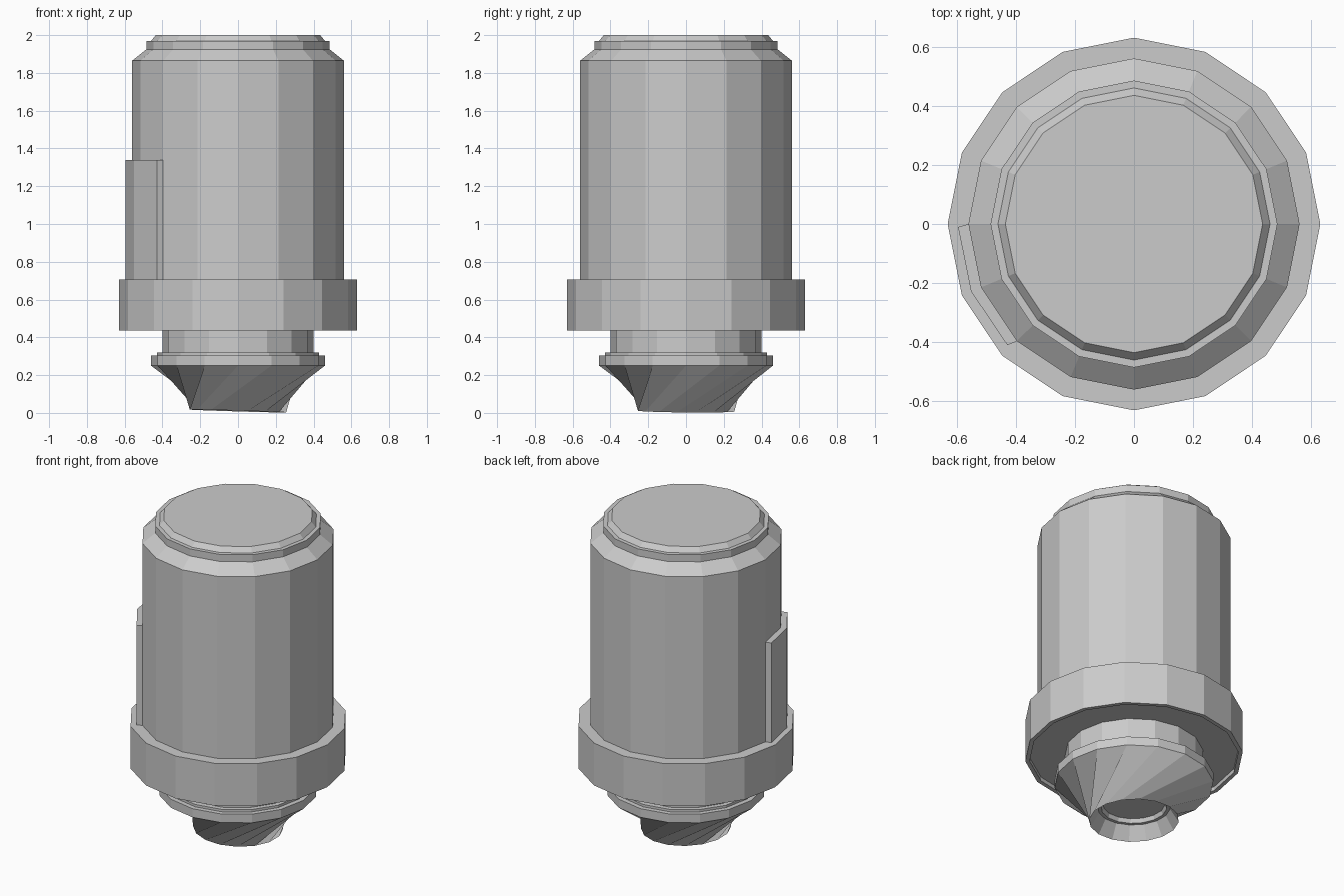
import bpy, bmesh
from math import sin, cos, radians, pi

if "Cube" in bpy.data.objects:
    bpy.data.objects.remove(bpy.data.objects["Cube"])

SIDES = 16


def make_object(name, bm):
    mesh = bpy.data.meshes.new(name)
    bm.to_mesh(mesh)
    bm.free()
    obj = bpy.data.objects.new(name, mesh)
    bpy.context.collection.objects.link(obj)
    return obj


def lathe(name, profile, tilt=0.0, cap_last=False):
    """Sweep (radius, z, twist degrees) rings, outside facing when listed bottom to top."""
    bm = bmesh.new()
    rings = []
    for r, z, twist in profile:
        ring = []
        for i in range(SIDES):
            a = 2 * pi * i / SIDES + radians(twist)
            x, y = r * cos(a), r * sin(a)
            lean = tilt * (x + 0.3 * y) if z < 0.2 else 0
            ring.append(bm.verts.new((x, y, z - lean)))
        rings.append(ring)
    for low, high in zip(rings, rings[1:]):
        for i in range(SIDES):
            j = (i + 1) % SIDES
            bm.faces.new((low[i], low[j], high[j], high[i]))
    if cap_last:
        bm.faces.new(rings[-1])
    bm.normal_update()
    return make_object(name, bm)


def straight(*points):
    return [(r, z, 0) for r, z in points]


# Main barrel with chamfered shoulder and stepped lid
lathe("barrel", straight((0.56, 0.705), (0.56, 1.865), (0.485, 1.925),
                         (0.485, 1.97), (0.46, 1.97), (0.435, 2.0)), cap_last=True)

# Wide collar, with a shallow recess underneath
lathe("collar", straight((0.40, 0.46), (0.605, 0.46), (0.605, 0.435),
                         (0.63, 0.435), (0.63, 0.705), (0.56, 0.705)))

# Narrow neck and stepped flange
lathe("neck", straight((0.46, 0.25), (0.46, 0.305), (0.43, 0.305),
                       (0.43, 0.32), (0.40, 0.32), (0.40, 0.46)))

# Twisted nozzle cone
TWIST = -56
lathe("nozzle", [(0.26, 0.01, TWIST), (0.46, 0.25, 0)], tilt=0.03)

# Hollow inside the nozzle mouth, listed from the inner floor outwards
hollow = lathe("nozzle_hollow", [(0.26, 0.01, TWIST), (0.21, 0.095, TWIST),
                                 (0.19, 0.095, TWIST), (0.18, 0.12, TWIST)],
               tilt=0.03, cap_last=True)
hollow.data.flip_normals()

# Raised side plate following two barrel facets
bm = bmesh.new()
outline = [(-0.56, 0.0), (-0.595, -0.01), (-0.551, -0.228),
           (-0.428, -0.41), (-0.396, -0.396), (-0.517, -0.214)]
base = [bm.verts.new((x, y, 0.705)) for x, y in outline]
top = [bm.verts.new((x, y, 1.34)) for x, y in outline]
bm.faces.new(base[::-1])
bm.faces.new(top)
for i in range(6):
    j = (i + 1) % 6
    bm.faces.new((base[i], base[j], top[j], top[i]))
bmesh.ops.recalc_face_normals(bm, faces=bm.faces[:])
make_object("side_plate", bm)
